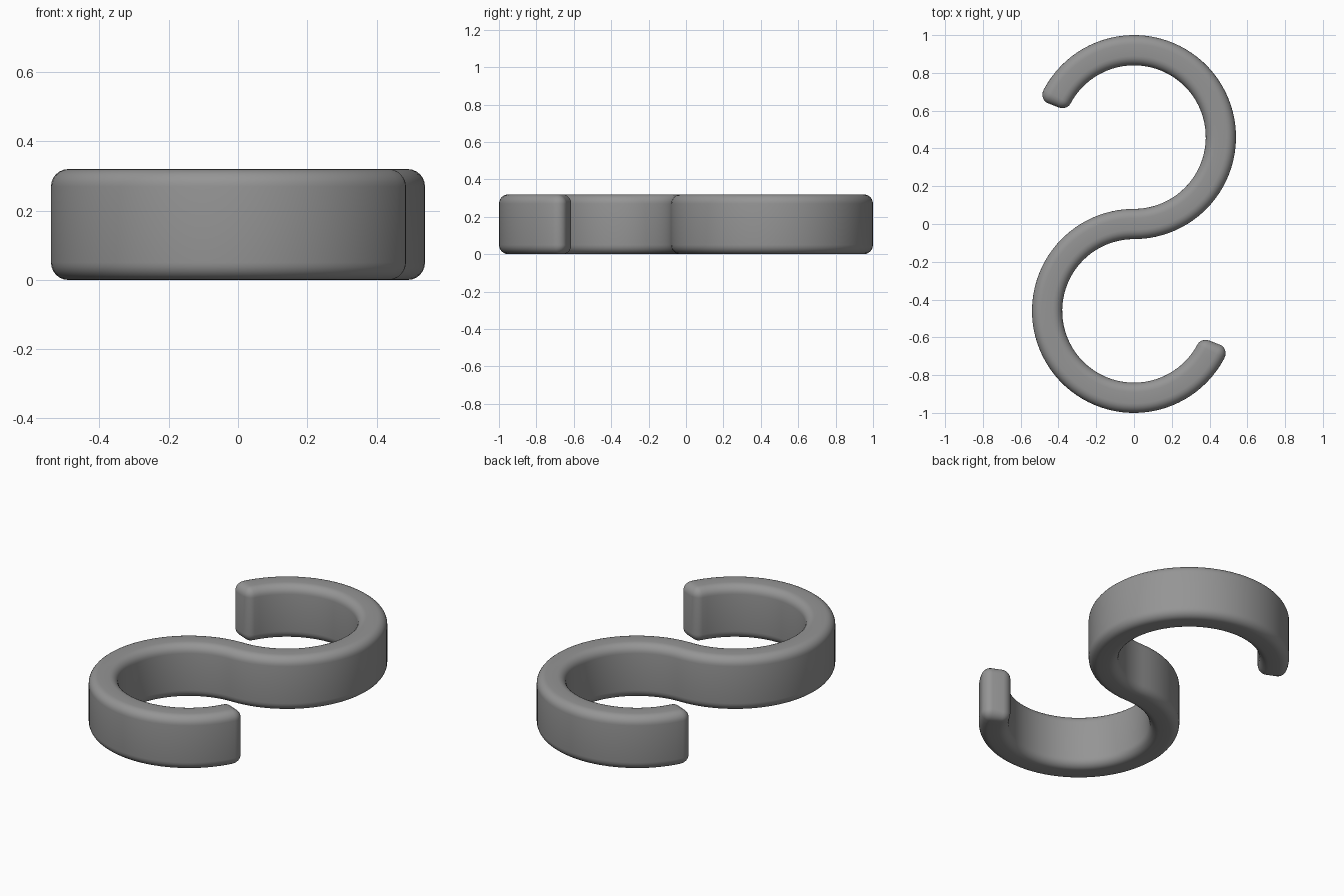
import bpy, bmesh, math

if "Cube" in bpy.data.objects:
    bpy.data.objects.remove(bpy.data.objects["Cube"])

R = 0.46          # centreline radius of each loop
HALF_W = 0.08     # half thickness of the band
HALF_H = 0.16     # half height of the band
ROUND = 0.05      # edge rounding
END = math.radians(248.5)   # sweep of each loop
LOOP_STEPS, ROUND_STEPS = 60, 6


def centre_line(angle):
    """Point and sideways direction on the S curve; negative angles are the lower loop."""
    a = abs(angle) - math.pi / 2
    s = 1 if angle >= 0 else -1
    x, y = R * math.cos(a), R + R * math.sin(a)
    # the sideways direction stays continuous through the middle
    return s * x, s * y, math.cos(a), math.sin(a)


def section(inset):
    """Rounded rectangle, shrunk by inset, as (side, height) pairs."""
    r = ROUND - inset
    cx, cz = HALF_W - ROUND, HALF_H - ROUND
    pts = []
    for quarter, (sx, sz) in enumerate(((1, 1), (-1, 1), (-1, -1), (1, -1))):
        for i in range(ROUND_STEPS + 1):
            t = (quarter + i / ROUND_STEPS) * math.pi / 2
            pts.append((sx * cx + r * math.cos(t), sz * cz + r * math.sin(t)))
    return pts


# stations along one loop: even steps, then closer ones over the rounded tip
body = END - ROUND / R
half = [(body * i / LOOP_STEPS, 0) for i in range(1, LOOP_STEPS + 1)]
for i in range(1, ROUND_STEPS + 1):
    t = i / ROUND_STEPS * math.pi / 2
    half.append((body + ROUND / R * math.sin(t), ROUND * (1 - math.cos(t))))
stations = [(-a, d) for a, d in reversed(half)] + [(0, 0)] + half

# S-shaped band
bm = bmesh.new()
rings = []
for angle, inset in stations:
    x, y, nx, ny = centre_line(angle)
    rings.append([bm.verts.new((x + nx * u, y + ny * u, HALF_H + v))
                  for u, v in section(inset)])
n = len(rings[0])
for a, b in zip(rings, rings[1:]):
    for i in range(n):
        j = (i + 1) % n
        bm.faces.new((a[i], a[j], b[j], b[i]))
bm.faces.new(rings[0])
bm.faces.new(rings[-1])
bmesh.ops.remove_doubles(bm, verts=bm.verts, dist=0.0005)
bmesh.ops.recalc_face_normals(bm, faces=bm.faces)

mesh = bpy.data.meshes.new("s_hook")
bm.to_mesh(mesh)
bm.free()
hook = bpy.data.objects.new("s_hook", mesh)
bpy.context.collection.objects.link(hook)

grey = bpy.data.materials.new("plain grey")
grey.diffuse_color = (0.3, 0.3, 0.3, 1)
grey.use_nodes = True
grey.node_tree.nodes["Principled BSDF"].inputs["Base Color"].default_value = grey.diffuse_color
mesh.materials.append(grey)

bpy.context.view_layer.objects.active = hook
hook.select_set(True)
bpy.ops.object.shade_smooth_by_angle(angle=math.radians(40))
